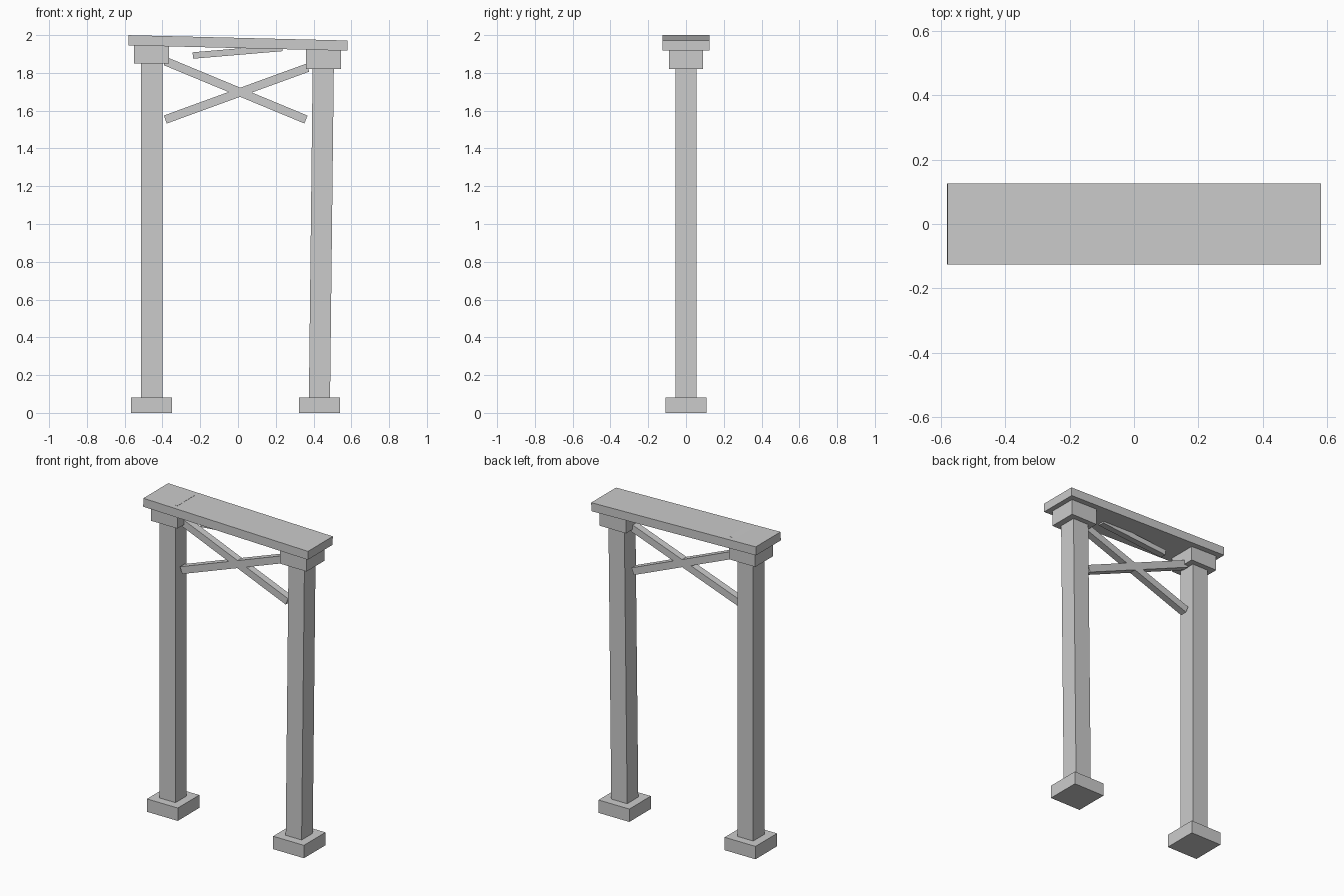
import bpy, math

if "Cube" in bpy.data.objects:
    bpy.data.objects.remove(bpy.data.objects["Cube"])


def box(name, center, size, tilt=0.0):
    """Box with given full size, tilted about the y axis (degrees)."""
    bpy.ops.mesh.primitive_cube_add(size=1, location=center,
                                    rotation=(0, math.radians(tilt), 0))
    ob = bpy.context.object
    ob.name = name
    ob.scale = size
    bpy.ops.object.transform_apply(location=False, rotation=False, scale=True)
    return ob


def beam(name, a, b, thick, depth, y=0.0):
    """Straight beam between two (x, z) points."""
    dx, dz = b[0] - a[0], b[1] - a[1]
    return box(name, ((a[0] + b[0]) / 2, y, (a[1] + b[1]) / 2),
               (math.hypot(dx, dz), depth, thick),
               -math.degrees(math.atan2(dz, dx)))


# Two posts (the right one leans outward and sank a little), with feet and caps
for side, foot_x, cap_x, cap_z, lean in (
        ("left", -0.457, -0.457, 1.85, 0.0),
        ("right", 0.432, 0.453, 1.82, 0.65)):
    box(side + "_foot", (foot_x, 0, 0.041), (0.217, 0.217, 0.082))
    mid_x = (foot_x + cap_x) / 2 - (0.001 if lean else 0)
    box(side + "_post", (mid_x, 0, 0.97), (0.112, 0.112, 1.82), lean)
    box(side + "_cap", (cap_x, 0, cap_z + 0.0728), (0.186, 0.178, 0.1456))

# Sagging lintel across the caps
box("lintel", (0, 0, 1.9585), (1.16, 0.25, 0.054), 1.4)

# Crossed braces between the posts
beam("brace_falling", (-0.385, 1.862), (0.36, 1.553), 0.045, 0.045)
beam("brace_rising", (-0.385, 1.553), (0.37, 1.828), 0.045, 0.045)

# Loose slat wedged under the lintel
beam("loose_slat", (-0.239, 1.892), (0.234, 1.932), 0.034, 0.04, -0.018)
